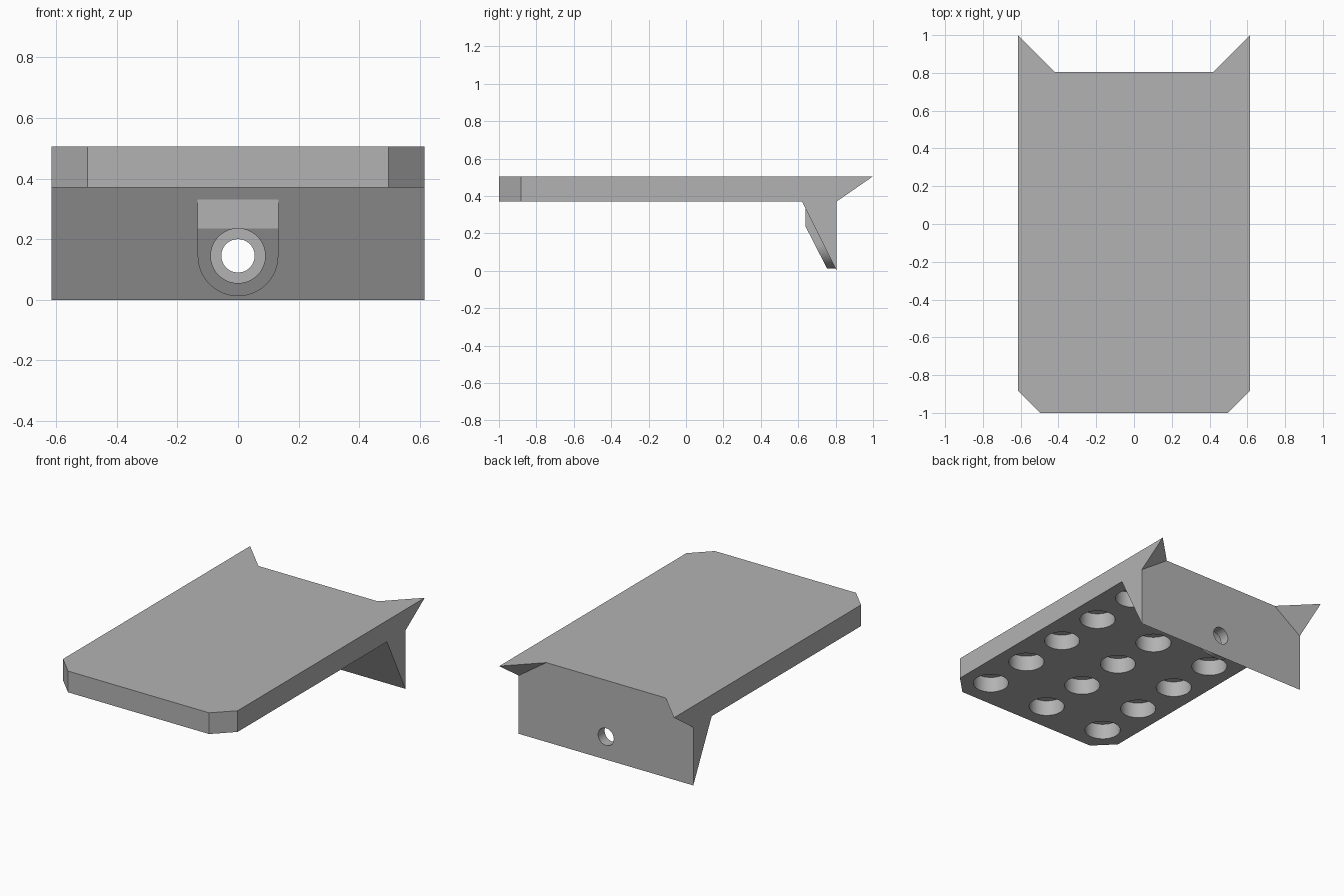
import bpy, bmesh, math
from mathutils import Vector

cube = bpy.data.objects.get("Cube")
if cube:
    bpy.data.objects.remove(cube, do_unlink=True)

grey = bpy.data.materials.new("plain grey")
grey.use_nodes = True
colour = (0.45, 0.45, 0.45, 1)
grey.diffuse_color = colour
grey.node_tree.nodes["Principled BSDF"].inputs["Base Color"].default_value = colour

HALF, BACK, TOP, UNDER = 0.615, 0.805, 0.505, 0.37
HOLE_Z = 0.145


def finish(name, bm):
    bmesh.ops.recalc_face_normals(bm, faces=bm.faces)
    mesh = bpy.data.meshes.new(name)
    bm.to_mesh(mesh)
    bm.free()
    mesh.materials.append(grey)
    ob = bpy.data.objects.new(name, mesh)
    bpy.context.collection.objects.link(ob)
    return ob


def prism(points, offset):
    """Closed solid from an outline swept along offset."""
    bm = bmesh.new()
    face = bm.faces.new([bm.verts.new(p) for p in points])
    swept = bmesh.ops.extrude_face_region(bm, geom=[face], use_keep_orig=True)
    verts = [v for v in swept["geom"] if isinstance(v, bmesh.types.BMVert)]
    bmesh.ops.translate(bm, verts=verts, vec=offset)
    return bm


def circle(radius, count=48):
    angles = [2 * math.pi * i / count for i in range(count)]
    return [(radius * math.cos(a), radius * math.sin(a)) for a in angles]


def combine(target, other, operation):
    mod = target.modifiers.new(other.name, 'BOOLEAN')
    mod.operation, mod.solver, mod.object = operation, 'EXACT', other
    bpy.context.view_layer.objects.active = target
    bpy.ops.object.modifier_apply(modifier=mod.name)
    bpy.data.objects.remove(other, do_unlink=True)


# Plate and wedge-shaped leg from one side profile, front corners chamfered
side = [(-1, UNDER), (0.62, UNDER), (BACK, 0), (BACK, TOP), (-1, TOP)]
bm = prism([(-HALF, y, z) for y, z in side], (2 * HALF, 0, 0))
corners = [e for e in bm.edges if all(v.co.y < -0.99 for v in e.verts)
           and abs(e.verts[0].co.z - e.verts[1].co.z) > 0.1]
bmesh.ops.bevel(bm, geom=corners, offset=0.118, segments=1, affect='EDGES')
body = finish("plate_with_leg", bm)

# Pointed horns at the rear corners
for s in (-1, 1):
    bm = bmesh.new()
    for p in [(s * HALF, 1, TOP), (s * HALF, BACK, TOP),
              (s * 0.42, BACK, TOP), (s * HALF, BACK, UNDER)]:
        bm.verts.new(p)
    bmesh.ops.convex_hull(bm, input=bm.verts)
    combine(body, finish("horn", bm), 'UNION')

# Rounded boss on the leg, its lower front sliced parallel to the leg slope
R = 0.133
arc = [(-R * math.cos(math.pi * i / 32), HOLE_Z - R * math.sin(math.pi * i / 32))
       for i in range(33)]
outline = arc + [(R, 0.345), (-R, 0.345)]
bm = prism([(x, 0.64, z) for x, z in outline], (0, 0.16, 0))
cut = bmesh.ops.bisect_plane(bm, geom=bm.verts[:] + bm.edges[:] + bm.faces[:],
                             plane_co=(0, 0.64, 0.235),
                             plane_no=Vector((0, -0.215, -0.11)).normalized(),
                             clear_outer=True)
rim = [e for e in cut["geom_cut"] if isinstance(e, bmesh.types.BMEdge)]
bmesh.ops.contextual_create(bm, geom=rim)
combine(body, finish("boss", bm), 'UNION')

# Counterbore and through hole
for radius, start, depth in ((0.09, 0.5, 0.24), (0.055, 0.5, 0.5)):
    bm = prism([(x, start, z + HOLE_Z) for x, z in circle(radius)], (0, depth, 0))
    combine(body, finish("bore", bm), 'DIFFERENCE')

# Grid of round pockets in the underside
for row in range(5):
    for column in (-1, 0, 1):
        bm = prism([(x + 0.435 * column, y - 0.81 + 0.33 * row, 0.3)
                    for x, y in circle(0.105)], (0, 0, 0.17))
        combine(body, finish("pocket", bm), 'DIFFERENCE')

bpy.ops.object.select_all(action='DESELECT')
body.select_set(True)
bpy.context.view_layer.objects.active = body
bpy.ops.object.shade_smooth_by_angle(angle=math.radians(25))
